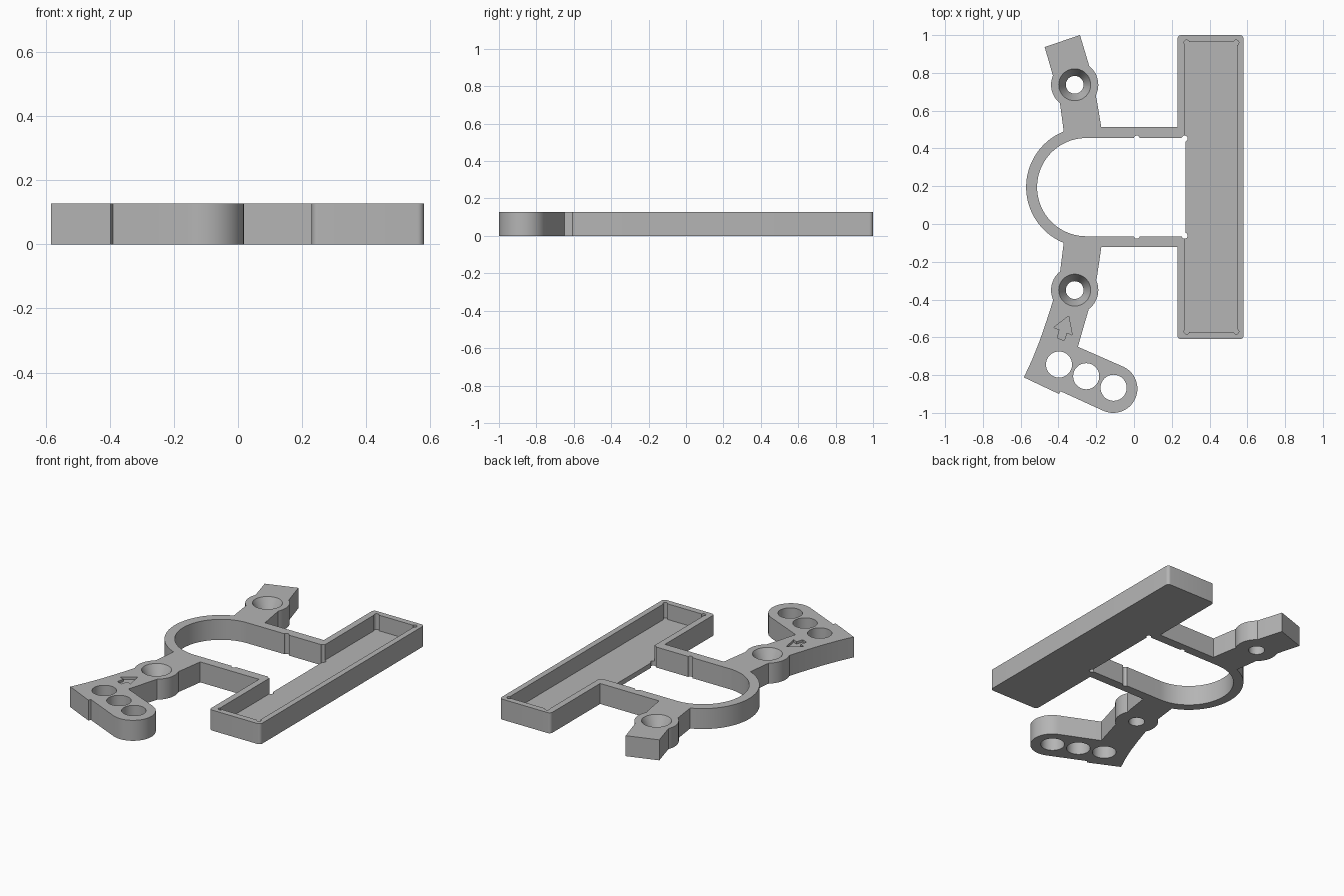
import bpy, bmesh
from math import sin, cos, radians

if "Cube" in bpy.data.objects:
    bpy.data.objects.remove(bpy.data.objects["Cube"], do_unlink=True)

H = 0.127       # plate height
FLOOR = 0.03    # tray floor thickness
MID = 0.195     # centre line of the loop

grey = bpy.data.materials.new("plain grey")
grey.use_nodes = True
grey.diffuse_color = (0.46, 0.46, 0.46, 1)
grey.node_tree.nodes["Principled BSDF"].inputs["Base Color"].default_value = grey.diffuse_color


def arc(x, y, r, a0, a1, n=32):
    angles = [radians(a0 + (a1 - a0) * i / n) for i in range(n + 1)]
    return [(x + r * cos(a), y + r * sin(a)) for a in angles]


def circle(x, y, r, n=64):
    return arc(x, y, r, 0, 360, n)[:-1]


def rounded_rect(x0, x1, y0, y1, r):
    return (arc(x1 - r, y1 - r, r, 0, 90, 8) + arc(x0 + r, y1 - r, r, 90, 180, 8)
            + arc(x0 + r, y0 + r, r, 180, 270, 8) + arc(x1 - r, y0 + r, r, 270, 360, 8))


def loop_outline(r, x_end):
    return [(x_end, MID + r)] + arc(-0.253, MID, r, 90, 270, 64) + [(x_end, MID - r)]


def solid(name, bottom, z0=0.0, z1=H, top=None):
    """Prism, or taper when a different top outline is given."""
    top = top or bottom
    bm = bmesh.new()
    lo = [bm.verts.new((x, y, z0)) for x, y in bottom]
    hi = [bm.verts.new((x, y, z1)) for x, y in top]
    bm.faces.new(lo[::-1])
    bm.faces.new(hi)
    for i in range(len(lo)):
        j = (i + 1) % len(lo)
        bm.faces.new((lo[i], lo[j], hi[j], hi[i]))
    bmesh.ops.recalc_face_normals(bm, faces=bm.faces)
    mesh = bpy.data.meshes.new(name)
    bm.to_mesh(mesh)
    bm.free()
    mesh.materials.append(grey)
    ob = bpy.data.objects.new(name, mesh)
    bpy.context.collection.objects.link(ob)
    return ob


def combine(base, other, operation):
    mod = base.modifiers.new("combine", "BOOLEAN")
    mod.operation, mod.solver, mod.object = operation, "EXACT", other
    bpy.context.view_layer.objects.active = base
    bpy.ops.object.modifier_apply(modifier=mod.name)
    bpy.data.objects.remove(other, do_unlink=True)


def cut(outline, z0=-0.05, z1=H + 0.05, top=None):
    cutter = solid("cutter", outline, z0, z1, top)
    cutter.hide_render = True
    combine(bracket, cutter, "DIFFERENCE")


# Tray block and the loop that joins it
bracket = solid("bracket", rounded_rect(0.23, 0.58, -0.61, 1.0, 0.02))
combine(bracket, solid("loop", loop_outline(0.318, 0.25)), "UNION")

# Upper arm with its slanted tip
upper = [(-0.36, 0.4), (-0.155, 0.4), (-0.196, 0.65), (-0.238, 0.84), (-0.286, 1.0),
         (-0.473, 0.937), (-0.43, 0.788), (-0.392, 0.64)]
combine(bracket, solid("upper_arm", upper), "UNION")

# Lower arm with its round-ended foot
lower = [(-0.155, 0.0), (-0.36, 0.0), (-0.392, -0.26), (-0.43, -0.41), (-0.462, -0.51),
         (-0.5, -0.62), (-0.54, -0.72), (-0.583, -0.812), (-0.397, -0.9), (-0.39, -0.885)]
lower += arc(-0.11, -0.872, 0.128, -113, 67)
lower += [(-0.297, -0.65), (-0.238, -0.445), (-0.196, -0.28)]
combine(bracket, solid("lower_arm", lower), "UNION")

# Screw bosses
bosses = [(-0.314, 0.737), (-0.314, -0.35)]
for x, y in bosses:
    combine(bracket, solid("boss", circle(x, y, 0.125)), "UNION")

# Opening of the loop, with small relief notches
cut(loop_outline(0.26, 0.272))
for x in (0.015, 0.268):
    for side in (-1, 1):
        cut(circle(x, MID + side * 0.257, 0.016, 20))

# Tray recess with relieved corners
x0, x1, y0, y1 = 0.27, 0.545, -0.572, 0.963
cut([(x0, y0), (x1, y0), (x1, y1), (x0, y1)], FLOOR)
for x in (x0 + 0.009, x1 - 0.004):
    for y in (y0 + 0.003, y1 - 0.003):
        cut(circle(x, y, 0.014, 20), FLOOR)

# Countersunk screw holes
for x, y in bosses:
    cut(circle(x, y, 0.047))
    cut(circle(x, y, 0.046), 0.05, H + 0.001, circle(x, y, 0.085))

# Three foot holes
for x, y in [(-0.397, -0.744), (-0.253, -0.806), (-0.108, -0.867)]:
    cut(circle(x, y, 0.069))

# Engraved arrow
arrow = [(-0.346, -0.487), (-0.425, -0.548), (-0.395, -0.56), (-0.405, -0.603),
         (-0.37, -0.617), (-0.355, -0.575), (-0.327, -0.588)]
cut(arrow, H - 0.015)

bpy.ops.object.select_all(action="DESELECT")
bracket.select_set(True)
bpy.context.view_layer.objects.active = bracket
bpy.ops.object.shade_smooth_by_angle(angle=radians(25))
